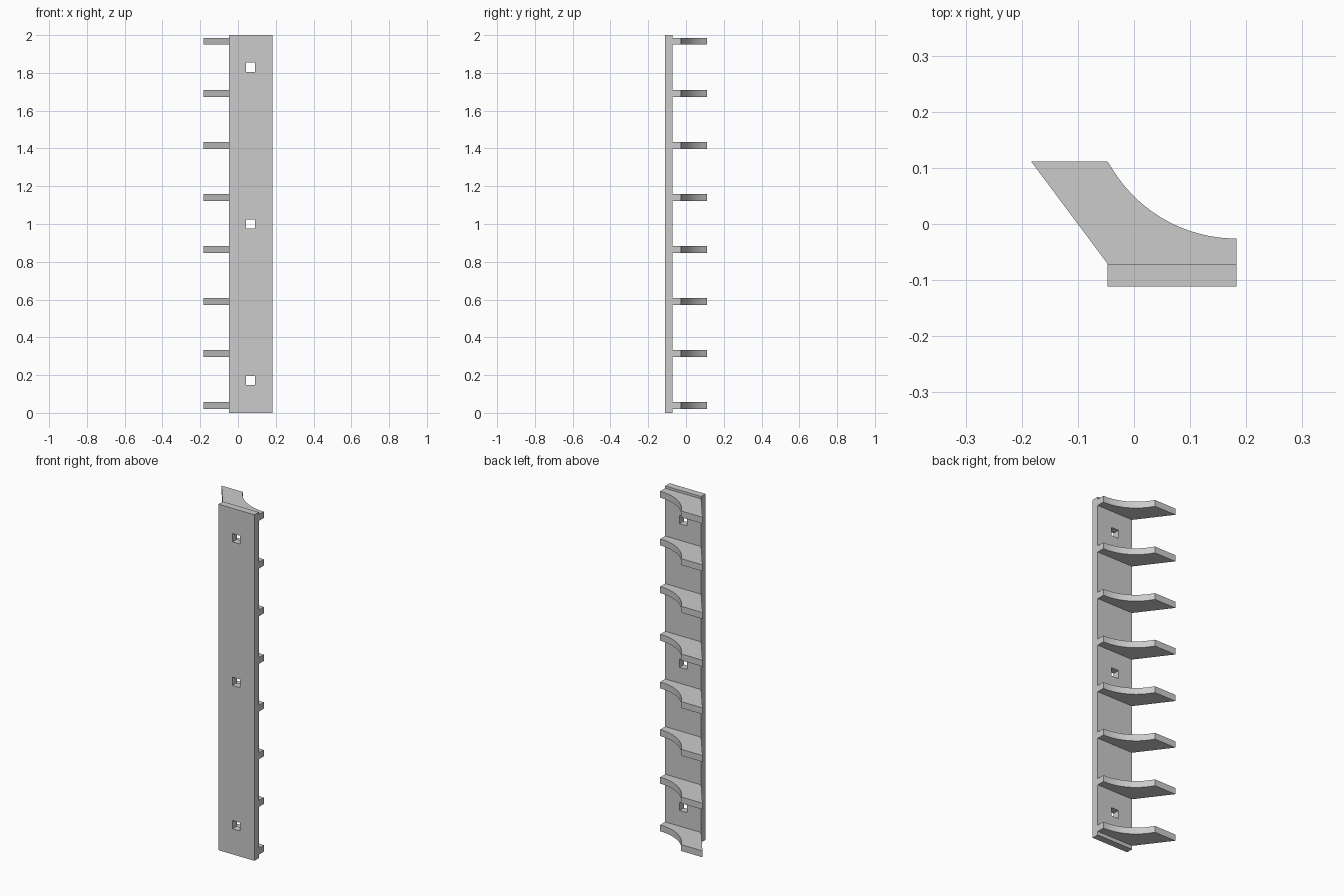
import bpy, bmesh, math
from mathutils import Vector

cube = bpy.data.objects.get("Cube")
if cube:
    bpy.data.objects.remove(cube, do_unlink=True)

# Single grey material
grey = bpy.data.materials.new("light_grey")
grey.use_nodes = True
grey.diffuse_color = (0.6, 0.6, 0.6, 1)
grey.node_tree.nodes["Principled BSDF"].inputs["Base Color"].default_value = (0.6, 0.6, 0.6, 1)

LEFT, RIGHT = -0.047, 0.183          # plate edges in x
FRONT, BACK = -0.111, -0.071         # plate faces in y
TIP_X, TIP_Y = -0.183, 0.111         # outer end of the fins


def finish(bm, name):
    """Turn a bmesh into a named object with the grey material."""
    bmesh.ops.recalc_face_normals(bm, faces=bm.faces)
    mesh = bpy.data.meshes.new(name)
    bm.to_mesh(mesh)
    bm.free()
    mesh.materials.append(grey)
    obj = bpy.data.objects.new(name, mesh)
    bpy.context.collection.objects.link(obj)
    return obj


def extrude(bm, faces, offset):
    result = bmesh.ops.extrude_face_region(bm, geom=faces, use_keep_orig=True)
    verts = [g for g in result["geom"] if isinstance(g, bmesh.types.BMVert)]
    bmesh.ops.translate(bm, vec=offset, verts=verts)


# Back plate: a grid with three cells left open as square screw holes
HOLE, HOLE_X = 0.024, 0.067
xs = [LEFT, HOLE_X - HOLE, HOLE_X + HOLE, RIGHT]
zs = [0] + [c + s for c in (0.172, 1.0, 1.83) for s in (-HOLE, HOLE)] + [2]
bm = bmesh.new()
grid = [[bm.verts.new((x, FRONT, z)) for z in zs] for x in xs]
for i in range(len(xs) - 1):
    for j in range(len(zs) - 1):
        if not (i == 1 and j % 2 == 1):
            bm.faces.new((grid[i][j], grid[i + 1][j], grid[i + 1][j + 1], grid[i][j + 1]))
extrude(bm, bm.faces[:], Vector((0, BACK - FRONT, 0)))
finish(bm, "mounting_plate")

# Fin outline: slanted side, flat tip and a concave arc ending level at the right edge
R = 0.26
CENTRE_Y = -0.026 + R
SWEEP = math.asin((RIGHT - LEFT) / R)
outline = [(LEFT, BACK), (TIP_X, TIP_Y)]
STEPS = 24
for k in range(STEPS + 1):
    a = SWEEP * (1 - k / STEPS)
    outline.append((RIGHT - R * math.sin(a), CENTRE_Y - R * math.cos(a)))
outline[2] = (LEFT, TIP_Y)
outline.append((RIGHT, BACK))

# Eight evenly spaced fins
THICK, FIRST, SPACING = 0.037, 0.039, 0.2755
for n in range(8):
    bm = bmesh.new()
    z = FIRST + n * SPACING - THICK / 2
    face = bm.faces.new([bm.verts.new((x, y, z)) for x, y in outline])
    extrude(bm, [face], Vector((0, 0, THICK)))
    fin = finish(bm, f"fin_{n + 1}")
    bpy.ops.object.select_all(action="DESELECT")
    fin.select_set(True)
    bpy.context.view_layer.objects.active = fin
    bpy.ops.object.shade_smooth_by_angle(angle=math.radians(20))
